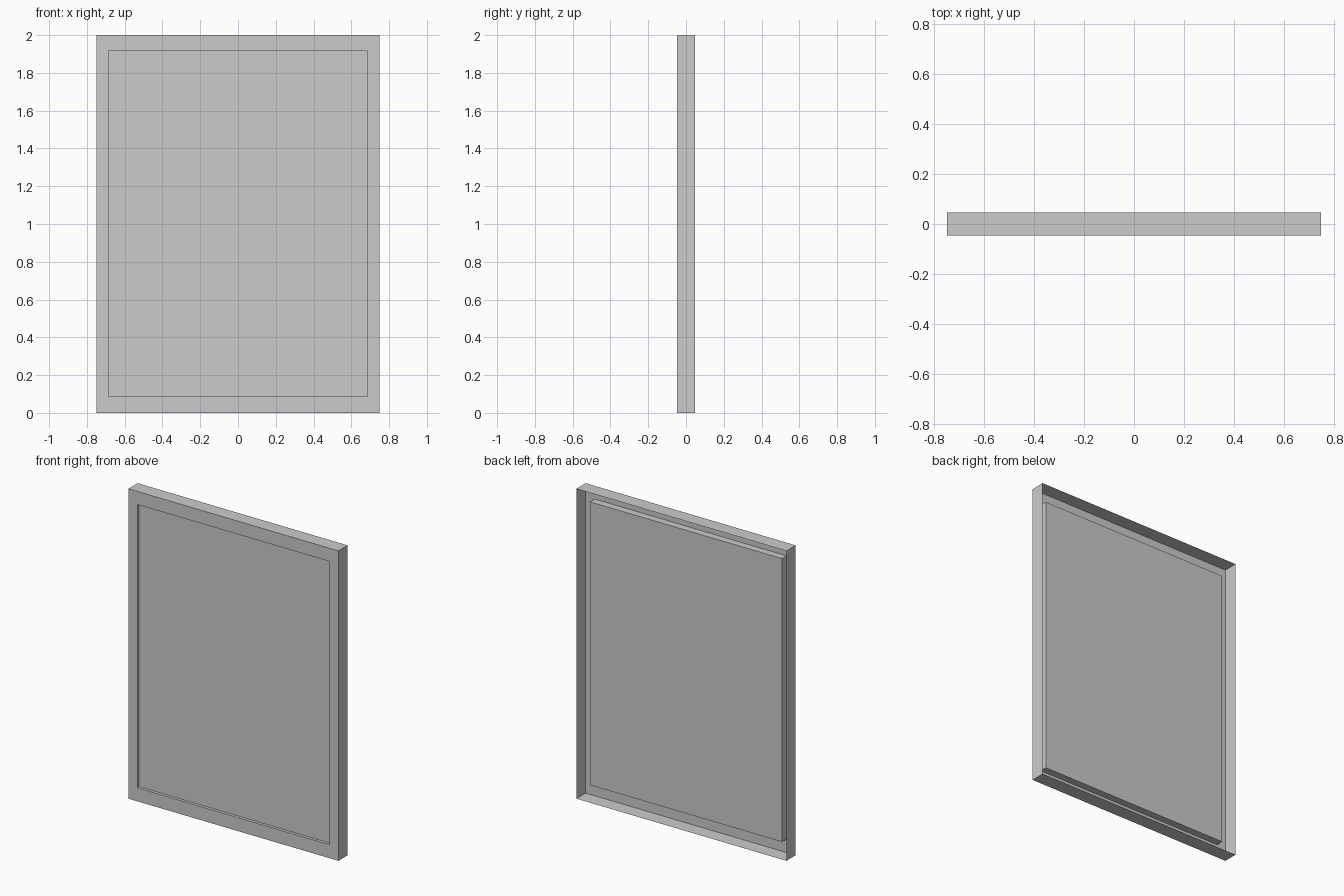
import bpy, bmesh

if "Cube" in bpy.data.objects:
    bpy.data.objects.remove(bpy.data.objects["Cube"])

W, H, D = 0.75, 2.0, 0.047          # half width, height, half depth
OX, Z0, Z1 = 0.686, 0.087, 1.915    # opening half width, bottom, top
PANEL_FRONT, PANEL_BACK = -0.028, 0.0


def ring(bm, hx, z0, z1, y):
    return [bm.verts.new((x, y, z)) for x, z in
            ((-hx, z0), (hx, z0), (hx, z1), (-hx, z1))]


def bridge(bm, a, b):
    for i in range(4):
        j = (i + 1) % 4
        bm.faces.new((a[i], a[j], b[j], b[i]))


def finish(bm, name):
    mesh = bpy.data.meshes.new(name)
    bm.to_mesh(mesh)
    bm.free()
    ob = bpy.data.objects.new(name, mesh)
    bpy.context.collection.objects.link(ob)
    return ob


# Thin open-backed frame: outer walls, front border, inner lip
bm = bmesh.new()
loops = [ring(bm, W, 0, H, D), ring(bm, W, 0, H, -D),
         ring(bm, OX, Z0, Z1, -D), ring(bm, OX, Z0, Z1, PANEL_FRONT)]
for a, b in zip(loops, loops[1:]):
    bridge(bm, b, a)
bmesh.ops.recalc_face_normals(bm, faces=bm.faces)
front = next(f for f in bm.faces if abs(f.normal.y) > 0.9)
if front.normal.y > 0:
    bmesh.ops.reverse_faces(bm, faces=bm.faces)
finish(bm, "frame")

# Recessed panel slab
bm = bmesh.new()
f, b = ring(bm, OX, Z0, Z1, PANEL_FRONT), ring(bm, OX, Z0, Z1, PANEL_BACK)
bm.faces.new(f)
bm.faces.new(b[::-1])
bridge(bm, f, b)
bmesh.ops.recalc_face_normals(bm, faces=bm.faces)
finish(bm, "panel")
